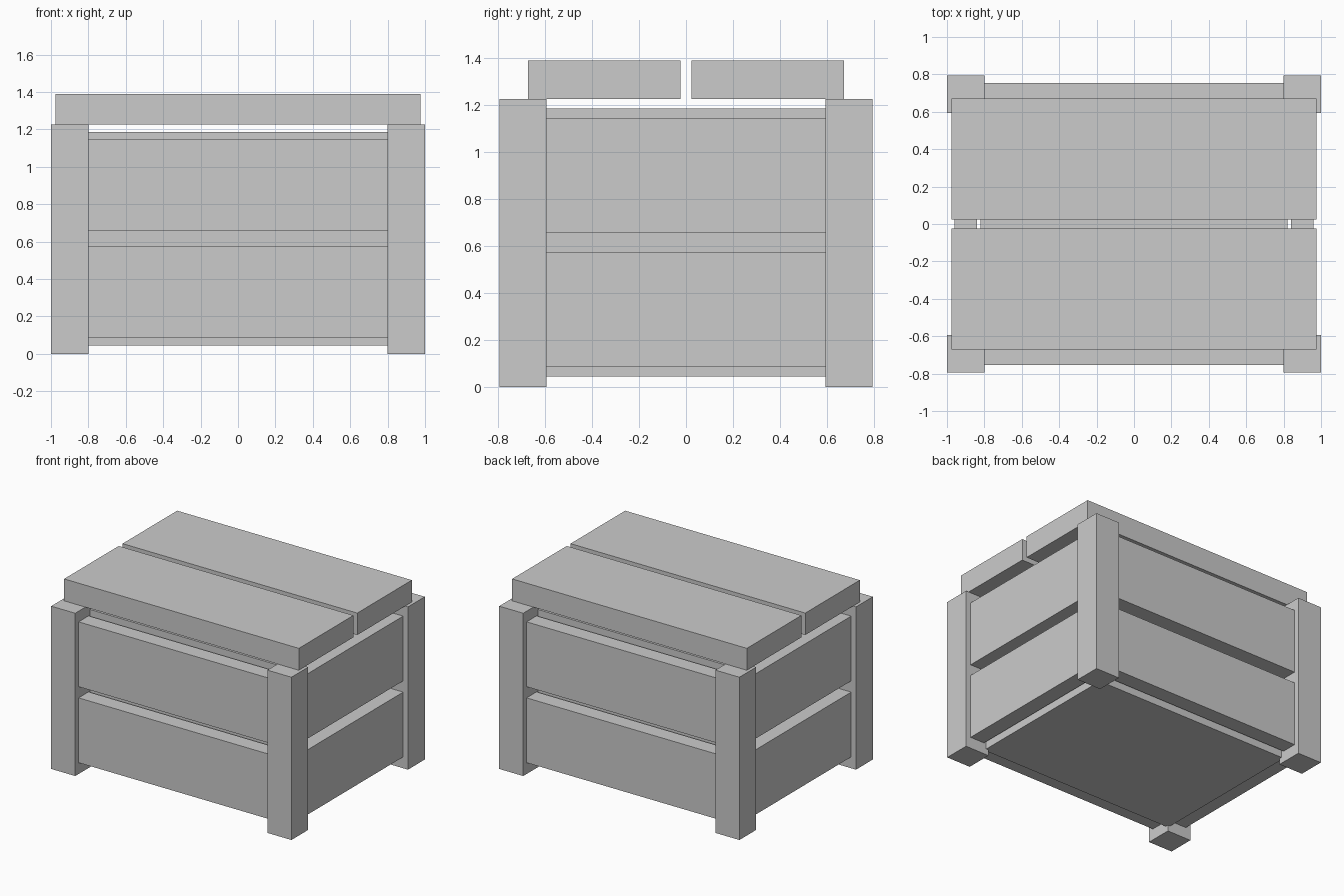
import bpy

if "Cube" in bpy.data.objects:
    bpy.data.objects.remove(bpy.data.objects["Cube"])


def box(name, x, y, z):
    """Axis-aligned block from (min, max) ranges."""
    bpy.ops.mesh.primitive_cube_add(
        size=1, location=[(a + b) / 2 for a, b in (x, y, z)])
    ob = bpy.context.object
    ob.name = ob.data.name = name
    ob.scale = [b - a for a, b in (x, y, z)]
    bpy.ops.object.transform_apply(location=False, rotation=False, scale=True)
    return ob


def span(sign, a, b):
    """Range a..b, mirrored when sign is negative."""
    return (a, b) if sign > 0 else (-b, -a)


SIDES = ((-1, "left"), (1, "right"))
DEPTHS = ((-1, "front"), (1, "back"))
ROWS = (("lower", (0.085, 0.573)), ("upper", (0.657, 1.145)))

# Inner chest body
box("chest_body", (-0.82, 0.82), (-0.615, 0.615), (0.045, 1.185))

# Corner posts
for sx, side in SIDES:
    for sy, depth in DEPTHS:
        box(f"{depth}_{side}_post", span(sx, 0.8, 1.0),
            span(sy, 0.593, 0.793), (0, 1.225))

# Boards between the posts, standing just off the body
for row, z in ROWS:
    for sy, depth in DEPTHS:
        box(f"{depth}_{row}_board", (-0.8, 0.8), span(sy, 0.635, 0.753), z)
    for sx, side in SIDES:
        box(f"{side}_{row}_board", span(sx, 0.84, 0.96), (-0.593, 0.593), z)

# Lid planks
for sy, depth in DEPTHS:
    box(f"{depth}_lid_plank", (-0.977, 0.977), span(sy, 0.023, 0.672), (1.225, 1.39))
